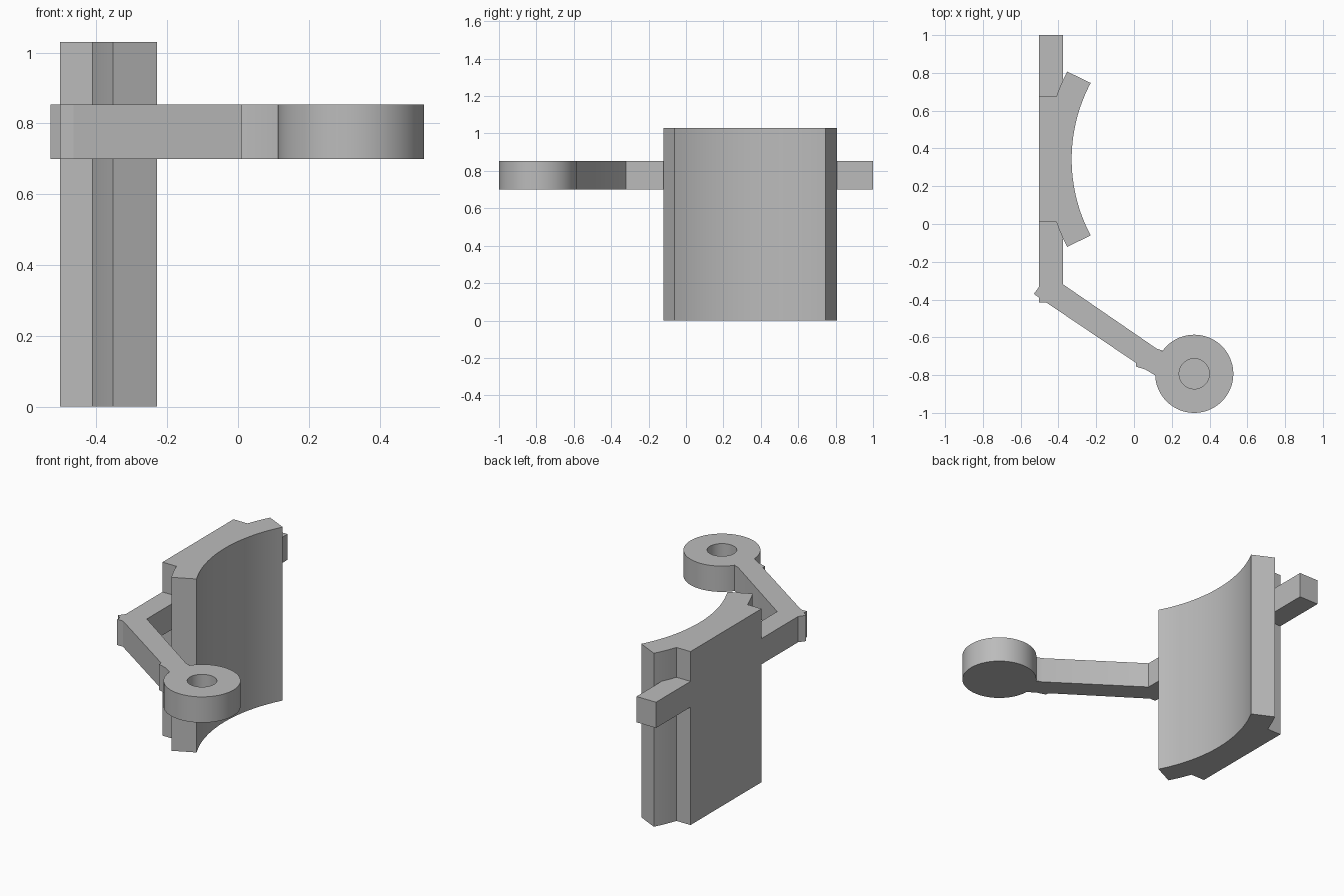
import bpy
import bmesh
from math import cos, sin, pi, radians
from mathutils import Vector

cube = bpy.data.objects.get("Cube")
if cube:
    bpy.data.objects.remove(cube, do_unlink=True)

grey = bpy.data.materials.new("plain grey")
grey.use_nodes = True
colour = (0.5, 0.5, 0.5, 1)
grey.diffuse_color = colour
grey.node_tree.nodes["Principled BSDF"].inputs["Base Color"].default_value = colour


def finish(name, bm):
    """Turn a bmesh into a grey object, smooth on its curves only."""
    bmesh.ops.recalc_face_normals(bm, faces=bm.faces)
    mesh = bpy.data.meshes.new(name)
    bm.to_mesh(mesh)
    bm.free()
    mesh.materials.append(grey)
    obj = bpy.data.objects.new(name, mesh)
    bpy.context.collection.objects.link(obj)
    bpy.ops.object.select_all(action="DESELECT")
    obj.select_set(True)
    bpy.context.view_layer.objects.active = obj
    bpy.ops.object.shade_smooth_by_angle(angle=radians(20))
    return obj


def extrude_outline(name, outline, bottom, top):
    """Raise a plan outline from bottom to top."""
    bm = bmesh.new()
    face = bm.faces.new([bm.verts.new((x, y, bottom)) for x, y in outline])
    raised = bmesh.ops.extrude_face_region(bm, geom=[face])["geom"]
    verts = [v for v in raised if isinstance(v, bmesh.types.BMVert)]
    bmesh.ops.translate(bm, verts=verts, vec=(0, 0, top - bottom))
    return finish(name, bm)


def arc(centre, radius, start, end, steps):
    angles = [radians(start + (end - start) * i / steps) for i in range(steps + 1)]
    return [(centre[0] + radius * cos(a), centre[1] + radius * sin(a)) for a in angles]


# Curved pad with a flat back block
back, mid_y = -0.503, 0.343
centre = (0.53, mid_y)
inner = arc(centre, 0.86, 152, 208, 32)
lower_shoulder = arc(centre, 0.998, 207.7, 199.5, 5)
upper_shoulder = arc(centre, 0.998, 160.5, 152.3, 5)
block = [(back, mid_y - 0.333), (back, mid_y + 0.333)]
extrude_outline("curved_pad", inner + lower_shoulder + block + upper_shoulder, 0, 1.03)

# Bar behind the pad
low, high = 0.70, 0.853
extrude_outline("rear_bar", [(back, 0.67), (-0.375, 0.67), (-0.375, 1), (back, 1)], low, high)

# Bent arm from the pad to the hub, with its small corner and joint steps
bent = [(-0.375, 0.02), (back, 0.02), (back, -0.333), (-0.53, -0.37),
        (back, -0.39), (back, -0.415), (-0.465, -0.415), (0.01, -0.735),
        (0.01, -0.755), (0.06, -0.77), (0.115, -0.803), (0.15, -0.67),
        (0.12, -0.66), (-0.375, -0.32)]
extrude_outline("bent_arm", bent, low, high)

# Round hub with a blind hole, turned about its axis
bm = bmesh.new()
hub = Vector((0.319, -0.793, 0))
section = [(0, low), (0.207, low), (0.207, high), (0.08, high), (0.08, low + 0.02), (0, low + 0.02)]
verts = [bm.verts.new(hub + Vector((r, 0, z))) for r, z in section]
edges = [bm.edges.new(pair) for pair in zip(verts, verts[1:])]
bmesh.ops.spin(bm, geom=verts + edges, cent=hub, axis=(0, 0, 1), angle=2 * pi, steps=64)
bmesh.ops.remove_doubles(bm, verts=bm.verts, dist=0.0005)
finish("hub", bm)
